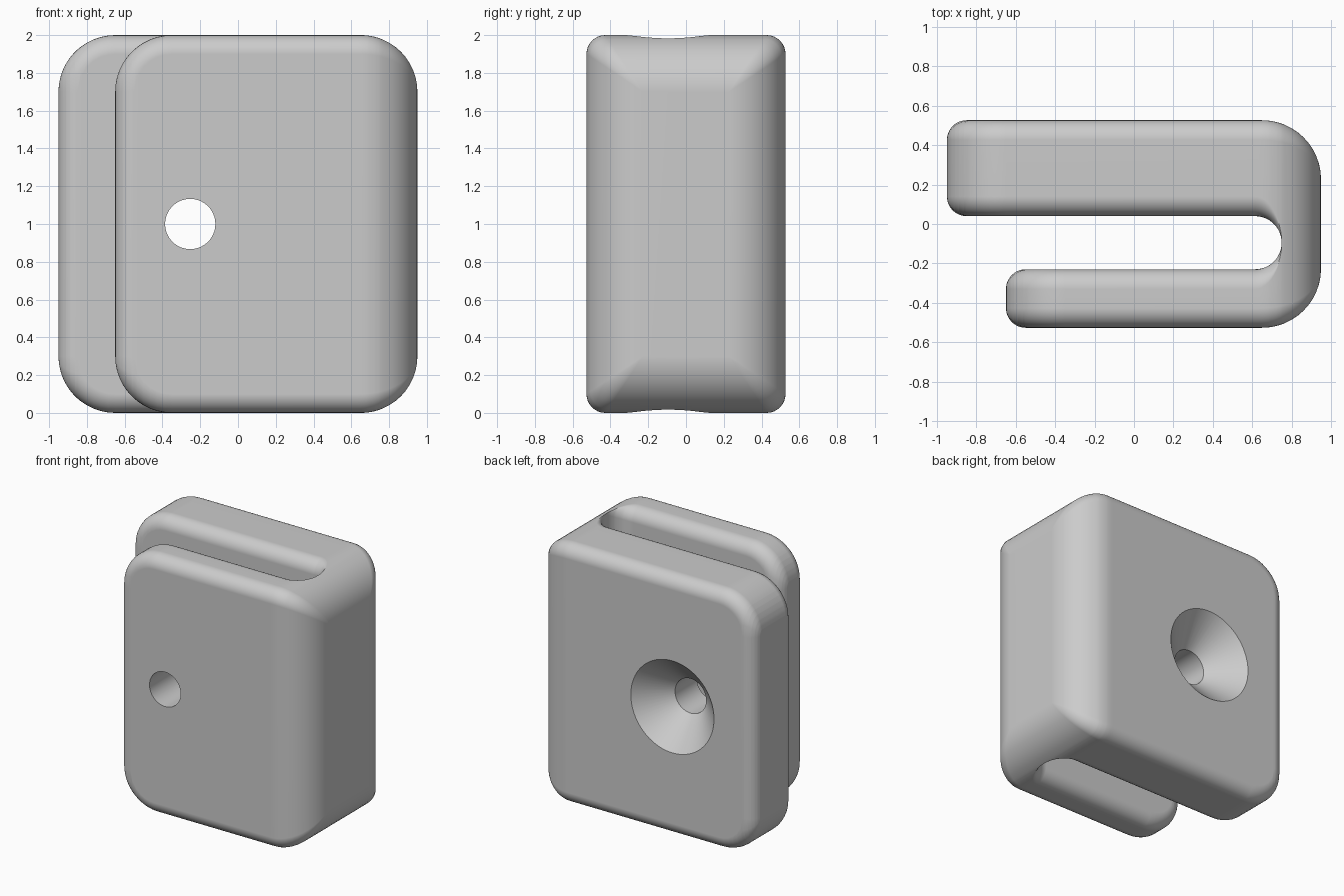
import bpy, bmesh
from math import sin, cos, acos, sqrt, pi, radians

cube = bpy.data.objects.get("Cube")
if cube:
    bpy.data.objects.remove(cube, do_unlink=True)

RIGHT = 0.95               # closed side of the clip
HALF = 0.527               # half depth
CORNER, FILLET = 0.3, 0.1  # big corner and edge rounding radii
SLOT_X, SLOT_Y, SLOT_R = 0.615, -0.095, 0.135
BEND_X = RIGHT - CORNER
TIP = SLOT_X + SLOT_R
STEPS = 8                  # fillet segments


def root(v):
    return sqrt(max(0.0, v))


def section(x, left, side):
    """Rounded cross-section of one leg at x; side is +1 back, -1 front."""
    t = x - left
    limit = acos(1 - t / FILLET) if t < FILLET else pi / 2
    bend = root(CORNER**2 - max(0, x - BEND_X)**2)
    start = root(CORNER**2 - max(0, CORNER - t)**2)
    outer = side * (HALF - CORNER + bend)
    slot = root(SLOT_R**2 - max(0, x - SLOT_X)**2) if x < TIP - 1e-5 else 0
    inner = SLOT_Y + side * slot
    r_outer = FILLET * bend / CORNER
    r_inner = FILLET * slot / SLOT_R

    def corner(y, r, toward):
        pts = []
        for k in range(STEPS + 1):
            a = limit * k / STEPS
            d = r * (1 - cos(a))
            if start < CORNER:
                z = 1 - CORNER + root((CORNER - d)**2 - (CORNER - t)**2)
            else:
                z = 1 - CORNER + bend - d
            pts.append((x, y + toward * r * (1 - sin(a)), z))
        return pts

    top = corner(inner, r_inner, side)[::-1] + corner(outer, r_outer, -side)
    bottom = [(px, py, -pz) for px, py, pz in reversed(top)]
    return [(px, py, pz + 1) for px, py, pz in top + bottom]


def stations(left):
    """Positions along x, denser where the shape curves."""
    xs = {left, TIP, RIGHT}
    for k in range(13):
        a = k / 12 * pi / 2
        xs |= {left + FILLET * (1 - cos(a)), left + CORNER * (1 - cos(a)),
               SLOT_X + SLOT_R * sin(a), BEND_X + CORNER * sin(a)}
    out = []
    for x in sorted(xs):
        if not out or x - out[-1] > 1e-4:
            out.append(x)
    return out


def add_leg(bm, left, side):
    rings = [[bm.verts.new(p) for p in section(x, left, side)]
             for x in stations(left)]
    n = len(rings[0])
    for a, b in zip(rings, rings[1:]):
        for i in range(n):
            j = (i + 1) % n
            bm.faces.new((a[i], a[j], b[j], b[i]))
    bm.faces.new(rings[0])
    bm.faces.new(rings[-1])


def finish(bm, name):
    bmesh.ops.remove_doubles(bm, verts=bm.verts[:], dist=1e-5)
    bmesh.ops.dissolve_degenerate(bm, edges=bm.edges[:], dist=1e-6)
    bmesh.ops.recalc_face_normals(bm, faces=bm.faces[:])
    mesh = bpy.data.meshes.new(name)
    bm.to_mesh(mesh)
    bm.free()
    obj = bpy.data.objects.new(name, mesh)
    bpy.context.collection.objects.link(obj)
    return obj


# Clip body: thick back leg and thin front leg joined past the slot
bm = bmesh.new()
add_leg(bm, -0.95, 1)
add_leg(bm, -0.65, -1)
inside = [f for f in bm.faces if all(
    abs(v.co.y - SLOT_Y) < 1e-5 and v.co.x > TIP - 1e-4 for v in f.verts)]
bmesh.ops.delete(bm, geom=inside, context='FACES')
body = finish(bm, "clip_body")

# Screw hole with a countersink on the back, cut with a turned profile
HOLE, SINK, SIDES = 0.133, 0.355, 64
profile = [(-1, HOLE), (HALF - SINK + HOLE, HOLE), (HALF + 0.2, SINK + 0.2)]
bm = bmesh.new()
rings = [[bm.verts.new((-0.253 + r * cos(2 * pi * i / SIDES), y,
                        1 + r * sin(2 * pi * i / SIDES)))
          for i in range(SIDES)] for y, r in profile]
for a, b in zip(rings, rings[1:]):
    for i in range(SIDES):
        j = (i + 1) % SIDES
        bm.faces.new((a[i], a[j], b[j], b[i]))
bm.faces.new(rings[0])
bm.faces.new(rings[-1])
cutter = finish(bm, "hole_cutter")
cutter.hide_render = True

# Single grey finish
grey = bpy.data.materials.new("plain_grey")
grey.use_nodes = True
colour = (0.6, 0.6, 0.6, 1)
grey.diffuse_color = colour
grey.node_tree.nodes["Principled BSDF"].inputs["Base Color"].default_value = colour
body.data.materials.append(grey)
cutter.data.materials.append(grey)

bpy.ops.object.select_all(action='DESELECT')
body.select_set(True)
bpy.context.view_layer.objects.active = body
cut = body.modifiers.new("screw_hole", 'BOOLEAN')
cut.operation = 'DIFFERENCE'
cut.solver = 'EXACT'
cut.object = cutter
bpy.ops.object.modifier_apply(modifier=cut.name)
bpy.data.objects.remove(cutter, do_unlink=True)

bpy.ops.object.shade_smooth_by_angle(angle=radians(30))
weighted = body.modifiers.new("even_normals", 'WEIGHTED_NORMAL')
weighted.keep_sharp = True
